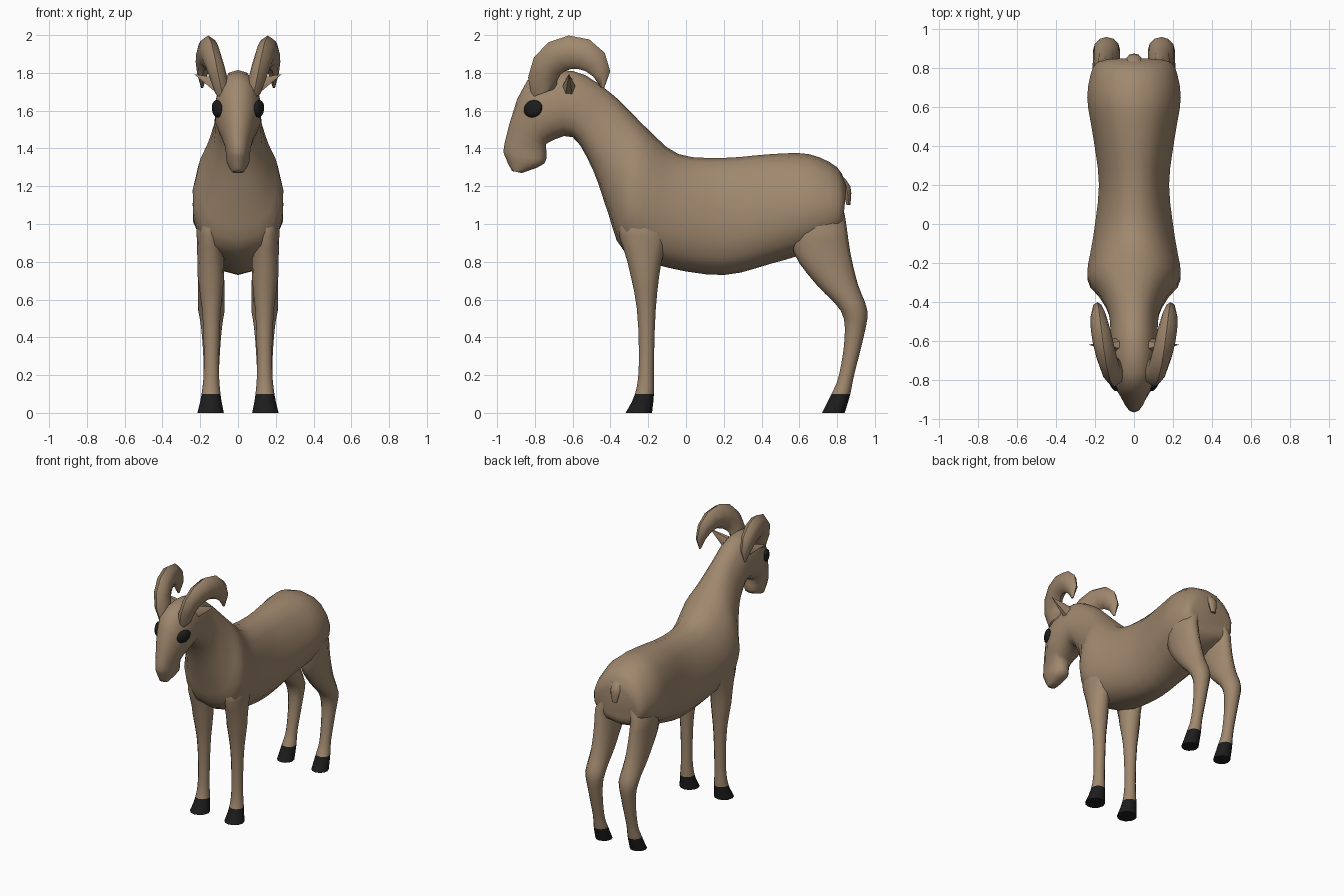
import bpy
import bmesh
from math import sin, cos, pi, tau, radians, copysign
from mathutils import Matrix, Vector

default_cube = bpy.data.objects.get("Cube")
if default_cube:
    bpy.data.objects.remove(default_cube, do_unlink=True)


def make_material(name, red, green, blue):
    material = bpy.data.materials.new(name)
    material.use_nodes = True
    colour = (red, green, blue, 1)
    material.diffuse_color = colour
    shader = material.node_tree.nodes["Principled BSDF"]
    shader.inputs["Base Color"].default_value = colour
    return material


coat = make_material("tan coat", .35, .245, .155)
dark = make_material("black hoof and eye", .012, .012, .012)


def finish(name, bm, materials, mirrored=False):
    """Turn a bmesh into a smooth shaded object, mirrored over x if wanted."""
    bmesh.ops.recalc_face_normals(bm, faces=bm.faces)
    mesh = bpy.data.meshes.new(name)
    bm.to_mesh(mesh)
    bm.free()
    for material in materials:
        mesh.materials.append(material)
    for polygon in mesh.polygons:
        polygon.use_smooth = True
    mesh.set_sharp_from_angle(angle=radians(60))
    part = bpy.data.objects.new(name, mesh)
    bpy.context.collection.objects.link(part)
    if mirrored:
        modifier = part.modifiers.new("Mirror", 'MIRROR')
        modifier.use_mirror_merge = False


def smooth_rows(rows, steps=3):
    """Pass a smooth curve through rows of equal length."""
    rows = [Vector(row) for row in rows]
    result = []
    for index in range(len(rows) - 1):
        start, end = rows[index], rows[index + 1]
        before = rows[max(index - 1, 0)]
        after = rows[min(index + 2, len(rows) - 1)]
        leave, arrive = (end - before) / 2, (after - start) / 2
        for step in range(steps):
            t = step / steps
            ease = t * t * (3 - 2 * t)
            result.append(start.lerp(end, ease)
                          + leave * t * (1 - t) ** 2
                          - arrive * t * t * (1 - t))
    result.append(rows[-1])
    return result


def loft(rings, sides, taper=0, power=1):
    """Skin oval rings: two opposite edges (y, z, y, z), half width, x centre.
    Taper narrows the ring towards its first edge; a low power fills it out."""
    bm = bmesh.new()
    loops = []
    for y_first, z_first, y_second, z_second, width, x in rings:
        first = Vector((x, y_first, z_first))
        second = Vector((x, y_second, z_second))
        middle, half = (first + second) / 2, (first - second) / 2
        loop = []
        for index in range(sides):
            along = cos(tau * index / sides)
            across = sin(tau * index / sides)
            across = copysign(abs(across) ** power, across)
            across *= width * (1 - taper * along)
            offset = half * along + Vector((across, 0, 0))
            loop.append(bm.verts.new(middle + offset))
        loops.append(loop)
    for lower, upper in zip(loops, loops[1:]):
        for index in range(sides):
            bm.faces.new((lower[index - 1], lower[index],
                          upper[index], upper[index - 1]))
    bm.faces.new(loops[0])
    bm.faces.new(loops[-1])
    return bm


# Trunk, neck and head in one skin: top edge, bottom edge, half width
trunk = [
    (.85, 1.2, .83, 1, .16),
    (.8, 1.3, .81, .92, .21),
    (.65, 1.37, .65, .85, .24),
    (.45, 1.37, .45, .79, .21),
    (.2, 1.35, .2, .73, .18),
    (-.04, 1.37, -.1, .77, .21),
    (-.2, 1.5, -.33, .86, .24),
    (-.3, 1.6, -.41, 1.05, .18),
    (-.42, 1.71, -.49, 1.28, .13),
    (-.6, 1.81, -.6, 1.46, .12),
    (-.84, 1.76, -.73, 1.43, .12),
    (-.96, 1.43, -.74, 1.4, .07),
    (-.95, 1.34, -.75, 1.32, .06),
    (-.92, 1.28, -.87, 1.27, .03),
]
body_rings = [(*row, 0) for row in smooth_rows(trunk)]
finish("body", loft(body_rings, 16, taper=.15, power=.85), [coat])


def legs(name, path):
    """Pair of legs from (y, z, half depth) rows, ending in dark hooves.
    Their tops lean inward, into the trunk."""
    rings = []
    for y, z, depth in smooth_rows(path):
        width = min(depth, .07)
        x = .14 + .03 * (z - .4) ** 2 - max(z - 1, 0) / 2
        rings.append((y - depth, z, y + depth, z, width, x))
    bm = loft(rings, 12)
    for face in bm.faces:
        if face.calc_center_median().z < .1:
            face.material_index = 1
    finish(name, bm, [coat, dark], mirrored=True)


# Front legs from shoulder to hoof
legs("front_legs", [
    (-.2, 1.2, .07),
    (-.22, 1, .14),
    (-.22, .8, .09),
    (-.21, .55, .05),
    (-.21, .25, .04),
    (-.22, .1, .05),
    (-.25, 0, .07),
])

# Hind legs from haunch through the hock to the hoof
legs("hind_legs", [
    (.7, 1.2, .1),
    (.7, 1.05, .14),
    (.72, .85, .15),
    (.8, .68, .11),
    (.89, .54, .07),
    (.89, .4, .05),
    (.85, .2, .04),
    (.82, .1, .05),
    (.78, 0, .06),
])

# Horns: arcs sweeping up, back and outward, thick in the middle
horn_rings = []
horn_steps = 8
for step in range(horn_steps + 1):
    t = step / horn_steps
    angle = radians(200 - 210 * t)
    radius = .06 * (1 + t) * (1 - t ** 3) + .01
    edges = []
    for reach in (.16 + radius, .16 - radius):
        edges += [reach * cos(angle) - .6, reach * sin(angle) + 1.75]
    outward = .08 + .11 * sin(t * pi / 2)
    horn_rings.append((*edges, radius * .6, outward))
finish("horns", loft(horn_rings, 8), [coat], mirrored=True)

# Short tail hanging from the rump
tail = [
    (.8, 1.28, .8, 1.22, .04, 0),
    (.87, 1.2, .83, 1.17, .04, 0),
    (.87, 1.1, .85, 1.1, .02, 0),
]
finish("tail", loft(smooth_rows(tail), 8), [coat])

# Pointed ears reaching sideways from behind the horns
bm = bmesh.new()
place = (Matrix.Translation((.16, -.62, 1.76))
         @ Matrix.Rotation(radians(65), 4, 'Y')
         @ Matrix.Diagonal((1, .7, 1, 1)))
bmesh.ops.create_cone(bm, cap_ends=True, segments=6, radius1=.05,
                      radius2=0, depth=.16, matrix=place)
finish("ears", bm, [coat], mirrored=True)

# Eyes: flattened domes turned forward and slanting up towards the ears
bm = bmesh.new()
place = (Matrix.Translation((.11, -.81, 1.61))
         @ Matrix.Rotation(radians(-25), 4, 'Z')
         @ Matrix.Rotation(radians(20), 4, 'X')
         @ Matrix.Diagonal((.02, .055, .045, 1)))
bmesh.ops.create_uvsphere(bm, u_segments=12, v_segments=8, radius=1,
                          matrix=place)
finish("eyes", bm, [dark], mirrored=True)
